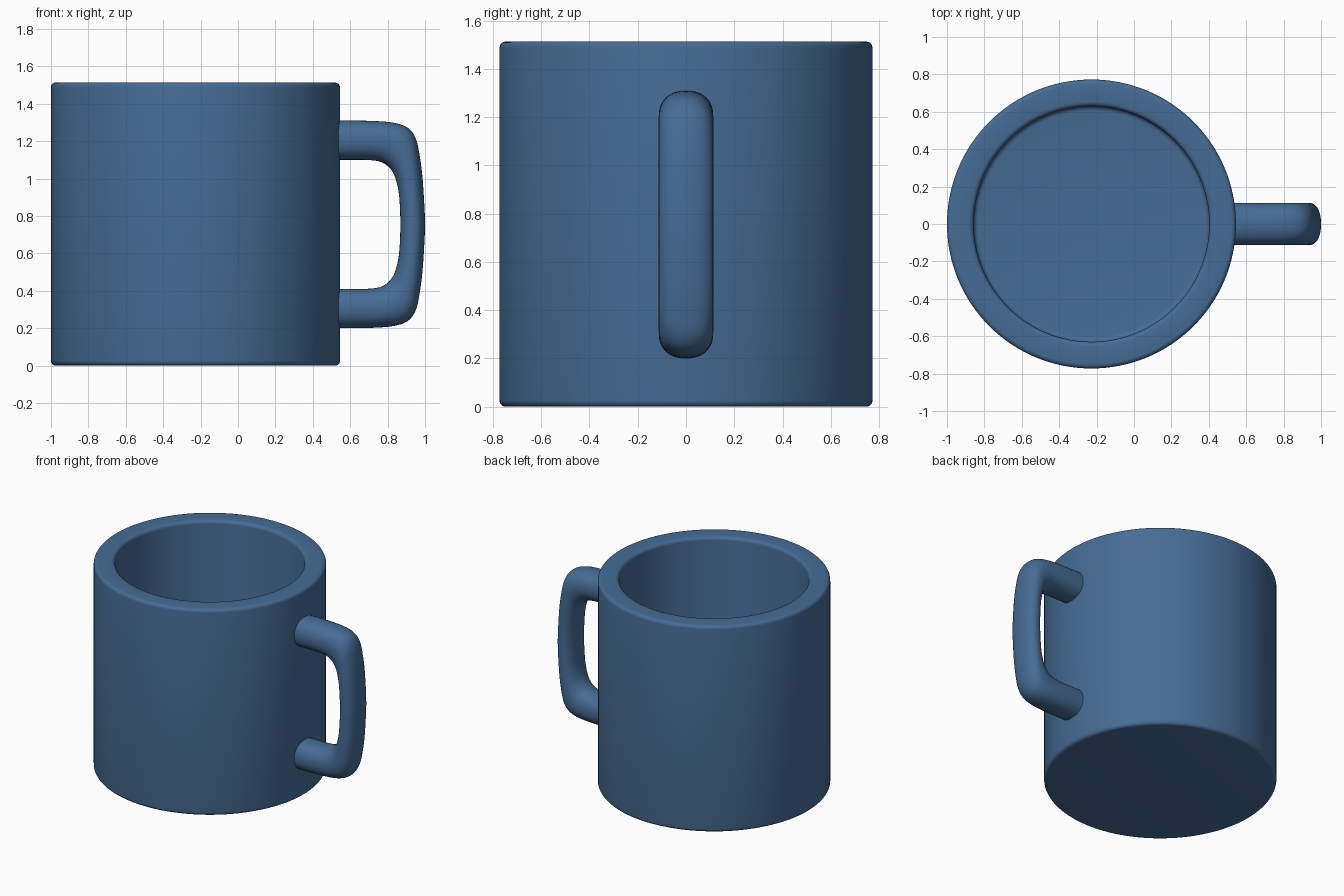
import bpy, bmesh, math
from mathutils import Vector

if "Cube" in bpy.data.objects:
    bpy.data.objects.remove(bpy.data.objects["Cube"])

CX, MID = -0.2275, 0.755
mat = bpy.data.materials.new("blue_glaze")
mat.diffuse_color = (0.06, 0.15, 0.30, 1)
mat.use_nodes = True
mat.node_tree.nodes["Principled BSDF"].inputs["Base Color"].default_value = mat.diffuse_color


def finish(bm, name, angle):
    bmesh.ops.recalc_face_normals(bm, faces=bm.faces)
    me = bpy.data.meshes.new(name)
    bm.to_mesh(me)
    bm.free()
    ob = bpy.data.objects.new(name, me)
    bpy.context.collection.objects.link(ob)
    me.materials.append(mat)
    bpy.ops.object.select_all(action='DESELECT')
    ob.select_set(True)
    bpy.context.view_layer.objects.active = ob
    bpy.ops.object.shade_smooth_by_angle(angle=math.radians(angle))
    return ob


def skin(bm, rings):
    for a, b in zip(rings, rings[1:]):
        n = len(a)
        for i in range(n):
            bm.faces.new((a[i], a[(i + 1) % n], b[(i + 1) % n], b[i]))
    bm.faces.new(rings[0])
    bm.faces.new(rings[-1])


def arc(r, z, rad, start, end, steps=5):
    return [(r + rad * math.cos(math.radians(start + (end - start) * k / steps)),
             z + rad * math.sin(math.radians(start + (end - start) * k / steps)))
            for k in range(steps + 1)]


# Cup: one lathed profile with rounded rim, base edge and inner floor edge
R, RI, H, FLOOR, B = 0.7725, 0.63, 1.513, 0.14, 0.025
profile = (arc(R - B, B, B, -90, 0) + arc(R - B, H - B, B, 0, 90)
           + arc(RI + B, H - B, B, 90, 180)
           + arc(RI - B, FLOOR + B, B, 0, -90))
bm = bmesh.new()
N = 128
rings = [[bm.verts.new((CX + r * math.cos(2 * math.pi * i / N),
                        r * math.sin(2 * math.pi * i / N), z)) for i in range(N)]
         for r, z in profile]
skin(bm, rings)
finish(bm, "cup_body", 40)

# Handle: outer and inner side-view edges (x, z), upper half, mirrored below
half = [((0.48, 1.31), (0.48, 1.10)), ((0.62, 1.31), (0.62, 1.10)),
        ((0.74, 1.307), (0.70, 1.099)), ((0.84, 1.297), (0.76, 1.09)),
        ((0.91, 1.27), (0.80, 1.067)), ((0.95, 1.215), (0.83, 1.03)),
        ((0.97, 1.13), (0.848, 0.98)), ((0.985, 1.02), (0.86, 0.92)),
        ((0.995, 0.88), (0.866, 0.84)), ((1.0, MID), (0.868, MID))]
pairs = [Vector((*o, *i)) for o, i in half]
pairs += [Vector((p[0], 2 * MID - p[1], p[2], 2 * MID - p[3])) for p in pairs[-2::-1]]

# Smooth the edge pairs with a Catmull-Rom spline
ext = [2 * pairs[0] - pairs[1]] + pairs + [2 * pairs[-1] - pairs[-2]]
path = []
for p0, p1, p2, p3 in zip(ext, ext[1:], ext[2:], ext[3:]):
    for k in range(4):
        t = k / 4
        path.append(0.5 * (2 * p1 + (p2 - p0) * t + (2 * p0 - 5 * p1 + 4 * p2 - p3) * t * t
                           + (3 * p1 - p0 - 3 * p2 + p3) * t ** 3))
path.append(pairs[-1])

# Loft a slightly squared oval section between the two edges
bm = bmesh.new()
M, E, W = 40, 2 / 2.25, 0.113
rings = []
for p in path:
    ring = []
    for i in range(M):
        c, s = math.cos(2 * math.pi * i / M), math.sin(2 * math.pi * i / M)
        u = math.copysign(abs(c) ** E, c)
        y = W * math.copysign(abs(s) ** E, s)
        x = (p[0] + p[2]) / 2 + u * (p[0] - p[2]) / 2
        z = (p[1] + p[3]) / 2 + u * (p[1] - p[3]) / 2
        ring.append(bm.verts.new((x, y, z)))
    rings.append(ring)
skin(bm, rings)
finish(bm, "handle", 60)
